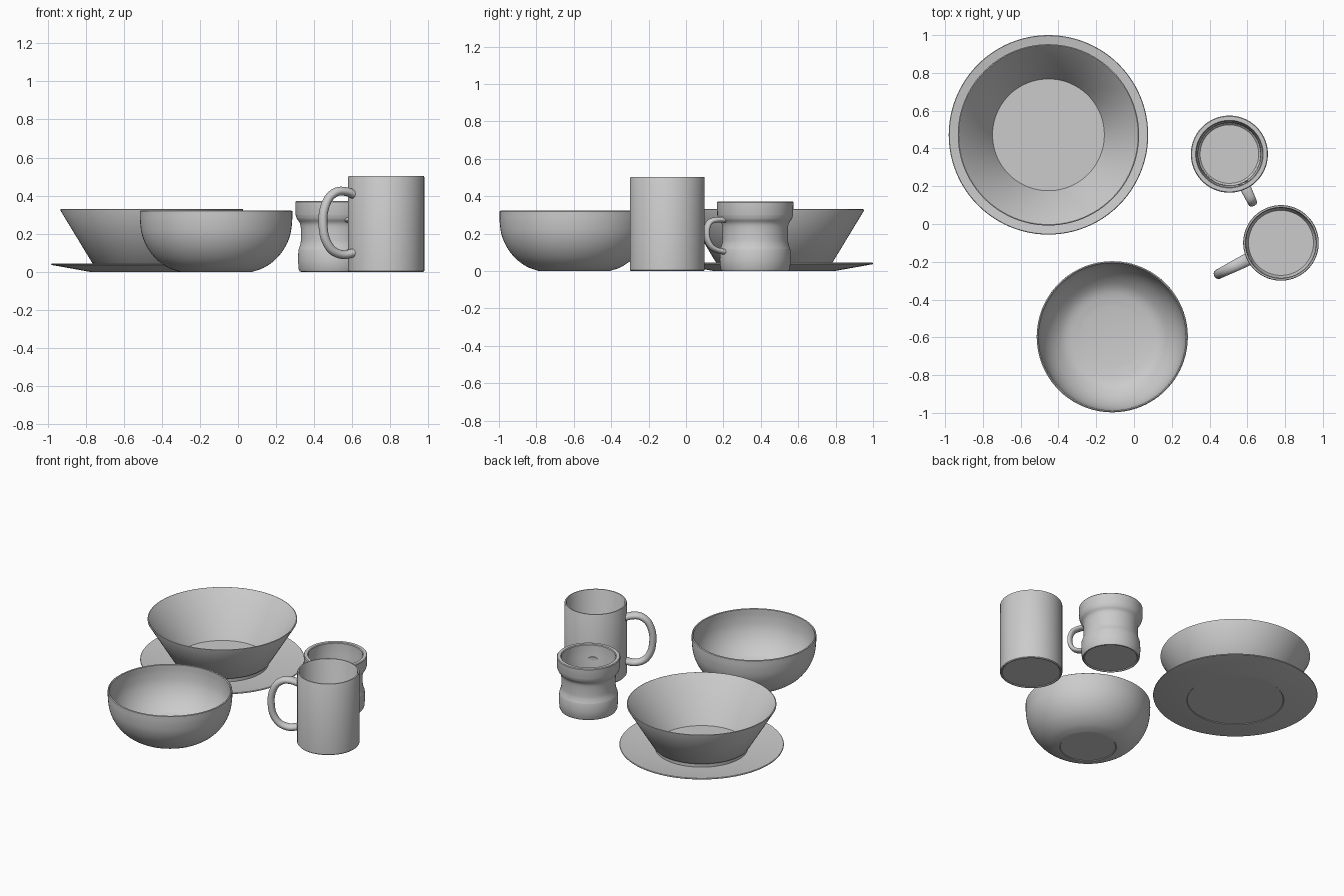
import bpy, bmesh
from math import sin, cos, pi, radians
from mathutils import Vector

if "Cube" in bpy.data.objects:
    bpy.data.objects.remove(bpy.data.objects["Cube"])


def spline(pts, n):
    """Catmull-Rom curve through a few points."""
    p = [Vector(q) for q in pts]
    p = [2 * p[0] - p[1]] + p + [2 * p[-1] - p[-2]]
    out = []
    for i in range(1, len(p) - 2):
        a, b, c, d = p[i - 1:i + 3]
        for k in range(n):
            t = k / n
            out.append(0.5 * (2 * b + (c - a) * t + (2 * a - 5 * b + 4 * c - d) * t ** 2
                              + (3 * b - a - 3 * c + d) * t ** 3))
    return out + [p[-2]]


def finish(bm, name, loc, turn=0, angle=35):
    bmesh.ops.recalc_face_normals(bm, faces=bm.faces)
    mesh = bpy.data.meshes.new(name)
    bm.to_mesh(mesh)
    bm.free()
    ob = bpy.data.objects.new(name, mesh)
    ob.location, ob.rotation_euler.z = loc, turn
    bpy.context.collection.objects.link(ob)
    bpy.ops.object.select_all(action='DESELECT')
    ob.select_set(True)
    bpy.context.view_layer.objects.active = ob
    bpy.ops.object.shade_smooth_by_angle(angle=radians(angle))
    return ob


def lathe(name, loc, profile, sides=96):
    """Spin a closed (radius, z) profile that starts and ends on the axis."""
    bm = bmesh.new()
    vs = [bm.verts.new((r, 0, z)) for r, z in profile]
    es = [bm.edges.new(e) for e in zip(vs, vs[1:])]
    bmesh.ops.spin(bm, geom=vs + es, axis=(0, 0, 1), cent=(0, 0, 0),
                   angle=2 * pi, steps=sides, use_duplicate=False)
    bmesh.ops.remove_doubles(bm, verts=bm.verts, dist=1e-5)
    return finish(bm, name, loc)


def handle(name, loc, direction, path, thick, wide, sides=20):
    """Sweep an oval along an (r, z, width factor) path, turned about the cup axis."""
    bm = bmesh.new()
    pts = spline(path, 8)
    rings = []
    for i, p in enumerate(pts):
        d = pts[min(i + 1, len(pts) - 1)] - pts[max(i - 1, 0)]
        n = Vector((-d.y, 0, d.x)).normalized()
        ring = []
        for k in range(sides):
            a = 2 * pi * k / sides
            v = Vector((p.x, 0, p.y)) + n * thick * cos(a)
            v.y = wide * p.z * sin(a)
            ring.append(bm.verts.new(v))
        rings.append(ring)
    for a, b in zip(rings, rings[1:]):
        for k in range(sides):
            j = (k + 1) % sides
            bm.faces.new((a[k], a[j], b[j], b[k]))
    bm.faces.new(rings[0])
    bm.faces.new(rings[-1])
    return finish(bm, name, loc, radians(direction), 60)


# Plate with the conical bowl standing on it
plate_at = (-0.453, 0.472, 0)
lathe("plate", plate_at, [
    (0, 0.004), (0.308, 0.004), (0.312, 0), (0.325, 0), (0.526, 0.036), (0.528, 0.04),
    (0.525, 0.044), (0.325, 0.013), (0, 0.012)])
lathe("conical_bowl", plate_at, [
    (0, 0.014), (0.292, 0.014), (0.298, 0.017), (0.299, 0.04), (0.312, 0.046),
    (0.48, 0.323), (0.48, 0.328), (0.475, 0.33), (0.47, 0.326), (0.296, 0.035), (0, 0.035)])

# Rounded bowl
outer = spline([(0.19, 0), (0.25, 0.021), (0.31, 0.063), (0.358, 0.122), (0.388, 0.19),
                (0.399, 0.26), (0.4, 0.318)], 4)
inner = spline([(0.389, 0.318), (0.388, 0.26), (0.377, 0.193), (0.348, 0.128),
                (0.302, 0.072), (0.245, 0.033), (0.16, 0.016)], 4)
lathe("round_bowl", (-0.115, -0.597, 0),
      [(0, 0.004), (0.178, 0.004), (0.182, 0)] + [tuple(v) for v in outer]
      + [(0.3945, 0.322)] + [tuple(v) for v in inner] + [(0, 0.014)])

# Tall mug
tall_at = (0.778, -0.1, 0)
lathe("tall_mug", tall_at, [
    (0, 0.005), (0.185, 0.005), (0.19, 0), (0.196, 0), (0.2, 0.005), (0.2, 0.497),
    (0.197, 0.503), (0.189, 0.503), (0.185, 0.495), (0.183, 0.045), (0.172, 0.025), (0, 0.025)])
handle("tall_mug_handle", tall_at, 206.5, [
    (0.187, 0.405, 1.3), (0.235, 0.421, 1.25), (0.29, 0.42, 1.15), (0.338, 0.385, 1.05),
    (0.366, 0.32, 1), (0.371, 0.25, 1), (0.358, 0.175, 1), (0.318, 0.115, 1.05),
    (0.255, 0.09, 1.15), (0.187, 0.1, 1.3)], 0.023, 0.026)

# Small waisted cup
cup_at = (0.505, 0.37, 0)
body = spline([(0.203, 0.30), (0.195, 0.277), (0.18, 0.255), (0.175, 0.225), (0.175, 0.165),
               (0.18, 0.138), (0.188, 0.115)][::-1], 4)
lathe("small_cup", cup_at, [
    (0, 0.006), (0.168, 0.006), (0.173, 0), (0.18, 0.001), (0.186, 0.012), (0.19, 0.06)]
    + [tuple(v) for v in body]
    + [(0.204, 0.367), (0.2, 0.372), (0.179, 0.372), (0.175, 0.367), (0.174, 0.29),
       (0.166, 0.25), (0.164, 0.04), (0.155, 0.03), (0, 0.03)])
handle("small_cup_handle", cup_at, -64.5, [
    (0.168, 0.272, 1.25), (0.225, 0.274, 1.15), (0.268, 0.262, 1.05), (0.287, 0.225, 1),
    (0.285, 0.175, 1), (0.262, 0.132, 1.05), (0.222, 0.11, 1.15), (0.168, 0.1, 1.25)],
    0.015, 0.024)
